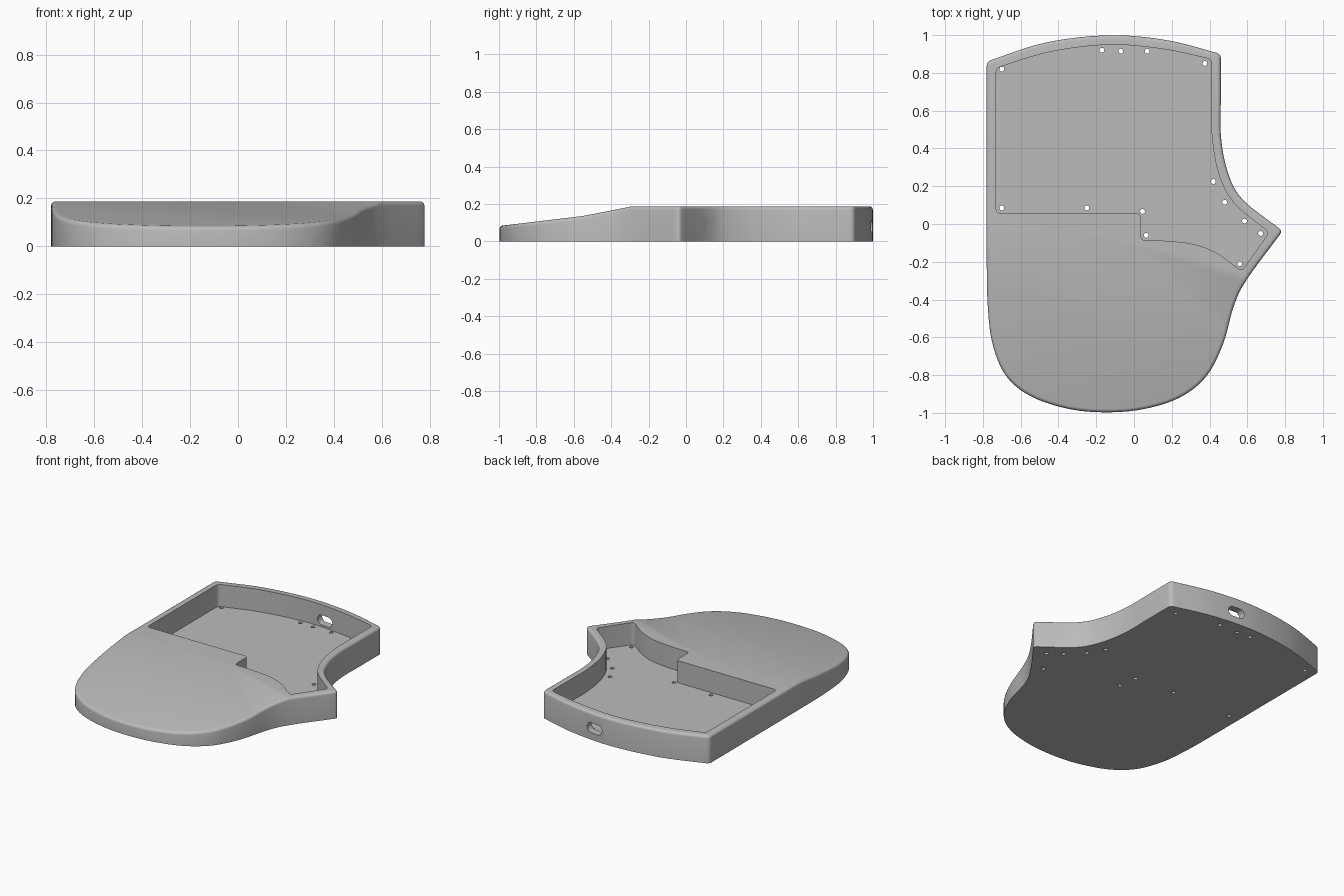
import bpy, bmesh, math
from mathutils import Vector, Matrix

cube = bpy.data.objects.get("Cube")
if cube:
    bpy.data.objects.remove(cube, do_unlink=True)

HEIGHT, FLOOR, FILLET = 0.187, 0.035, 0.018

grey = bpy.data.materials.new("mid_grey")
grey.use_nodes = True
grey.diffuse_color = (0.5, 0.5, 0.5, 1)
grey.node_tree.nodes["Principled BSDF"].inputs["Base Color"].default_value = (0.5, 0.5, 0.5, 1)


def spline(pts, steps=6):
    """Catmull-Rom curve through the points, straight when there are two."""
    p = [Vector(q) for q in pts]
    if len(p) == 2:
        return p
    p = [2 * p[0] - p[1]] + p + [2 * p[-1] - p[-2]]
    out = []
    for a, b, c, d in zip(p, p[1:], p[2:], p[3:]):
        for i in range(steps):
            t = i / steps
            out.append(b + 0.5 * t * (c - a + t * (2*a - 5*b + 4*c - d + t * (3*(b - c) + d - a))))
    return out + [p[-2]]


def outline(chains, radius):
    """Join curves that meet at corners, rounding each corner."""
    runs = [spline(c) for c in chains]
    out = []
    for run, before in zip(runs, runs[-1:] + runs[:-1]):
        corner = run[0]
        near = [q for q in reversed(before) if (q - corner).length > radius * 1.05]
        far = [q for q in run if (q - corner).length > radius * 1.05]
        a = corner + (near[0] - corner).normalized() * radius
        b = corner + (far[0] - corner).normalized() * radius
        for i in range(6):
            t = i / 5
            out.append(a * (1 - t) ** 2 + corner * 2 * t * (1 - t) + b * t * t)
        end = run[-1]
        out += [q for q in far if (q - end).length > radius * 1.05]
    return out


def add_object(name, bm):
    bmesh.ops.recalc_face_normals(bm, faces=bm.faces)
    mesh = bpy.data.meshes.new(name)
    bm.to_mesh(mesh)
    bm.free()
    mesh.materials.append(grey)
    obj = bpy.data.objects.new(name, mesh)
    bpy.context.collection.objects.link(obj)
    return obj


def prism(name, pts, z0, z1, matrix=Matrix()):
    bm = bmesh.new()
    face = bm.faces.new([bm.verts.new((p[0], p[1], z0)) for p in pts])
    ext = bmesh.ops.extrude_face_region(bm, geom=[face])["geom"]
    top = [v for v in ext if isinstance(v, bmesh.types.BMVert)]
    bmesh.ops.translate(bm, verts=top, vec=(0, 0, z1 - z0))
    bm.transform(matrix)
    return add_object(name, bm)


def cut(obj, cutter):
    cutter.hide_render = True
    mod = obj.modifiers.new("cut", "BOOLEAN")
    mod.operation, mod.solver, mod.object = "DIFFERENCE", "EXACT", cutter
    bpy.context.view_layer.objects.active = obj
    bpy.ops.object.modifier_apply(modifier=mod.name)
    bpy.data.objects.remove(cutter, do_unlink=True)


# Case body: curved outline extruded upwards
BACK_L, BACK_R, TIP = (0.46, 0.90), (-0.78, 0.86), (0.787, -0.037)
body = prism("case_body", outline([
    [BACK_R, (-0.47, 0.96), (-0.13, 0.999), (0.18, 0.972), BACK_L],
    [BACK_L, (0.46, 0.68), (0.46, 0.47), (0.495, 0.28), (0.575, 0.13), TIP],
    [TIP, (0.60, -0.29), (0.53, -0.43), (0.47, -0.64), (0.38, -0.81), (0.24, -0.92),
     (0.05, -0.98), (-0.15, -0.997), (-0.35, -0.978), (-0.55, -0.91), (-0.68, -0.80),
     (-0.75, -0.63), (-0.775, -0.42), (-0.78, -0.15), (-0.78, 0.35), BACK_R],
], 0.025), 0, HEIGHT)

# Sloping palm rest: two planes meeting along a diagonal crease
bend = Vector((0.04, -0.12, HEIGHT))
low = bend + 3 * Vector((0.38, -0.38, -0.0452))
wedge = [bend, Vector((-1.2, bend.y, HEIGHT)), Vector((-1.2, low.y, low.z)), low,
         bend + 2 * Vector((0.56, -0.18, 0))]
bm = bmesh.new()
for p in wedge:
    bm.verts.new(p)
    bm.verts.new((p.x, p.y, 0.5))
bmesh.ops.convex_hull(bm, input=bm.verts)
cut(body, add_object("palm_slope_cutter", bm))

# Rounded upper rim
bm = bmesh.new()
bm.from_mesh(body.data)
bmesh.ops.remove_doubles(bm, verts=bm.verts, dist=0.0005)
rim = []
for e in bm.edges:
    if len(e.link_faces) == 2:
        slopes = sorted(f.normal.z for f in e.link_faces)
        if abs(slopes[0]) < 0.1 and slopes[1] > 0.9:
            rim.append(e)
bmesh.ops.bevel(bm, geom=rim, offset=FILLET, segments=4, profile=0.5,
                affect="EDGES", clamp_overlap=False)
bm.to_mesh(body.data)
bm.free()

# Inner pocket
P_BR, P_BL, P_TIP, P_FRONT = (-0.73, 0.825), (0.41, 0.872), (0.715, -0.045), (0.57, -0.25)
STEP_LOW, STEP_HIGH, P_FR = (0.035, -0.085), (0.035, 0.057), (-0.73, 0.057)
cut(body, prism("pocket_cutter", outline([
    [P_BR, (-0.45, 0.91), (-0.13, 0.949), (0.16, 0.925), P_BL],
    [P_BL, (0.41, 0.66), (0.412, 0.47), (0.447, 0.27), (0.53, 0.11), P_TIP],
    [P_TIP, P_FRONT],
    [P_FRONT, (0.44, -0.155), (0.32, -0.108), (0.18, -0.09), STEP_LOW],
    [STEP_LOW, STEP_HIGH], [STEP_HIGH, P_FR], [P_FR, P_BR],
], 0.025), FLOOR, 0.5))

# Screw holes through the floor
bm = bmesh.new()
for x, y in [(-0.70, 0.82), (-0.17, 0.92), (-0.07, 0.915), (0.07, 0.915), (0.375, 0.85),
             (0.42, 0.225), (0.48, 0.115), (0.585, 0.015), (0.67, -0.05), (0.56, -0.21),
             (0.045, 0.067), (0.065, -0.06), (-0.25, 0.085), (-0.70, 0.085)]:
    bmesh.ops.create_cone(bm, cap_ends=True, segments=16, radius1=0.013, radius2=0.013,
                          depth=0.1, matrix=Matrix.Translation((x, y, FLOOR - 0.045)))
cut(body, add_object("screw_hole_cutter", bm))

# Cable slots through the back wall and the curved side wall
R, HALF = 0.034, 0.026
stadium = [(math.copysign(HALF, math.cos(a)) + R * math.cos(a), R * math.sin(a))
           for a in [math.pi * (i + 0.5) / 12 for i in range(24)]]
for x, y, turn in [(0.0, 0.97, 0), (0.555, 0.10, -48)]:
    place = (Matrix.Translation((x, y, 0.082)) @ Matrix.Rotation(math.radians(turn), 4, "Z")
             @ Matrix.Rotation(math.radians(90), 4, "X"))
    cut(body, prism("cable_slot_cutter", stadium, -0.06, 0.06, place))

# Smooth curved walls, crisp edges
bpy.ops.object.select_all(action="DESELECT")
body.select_set(True)
bpy.context.view_layer.objects.active = body
bpy.ops.object.shade_smooth_by_angle(angle=math.radians(30))
